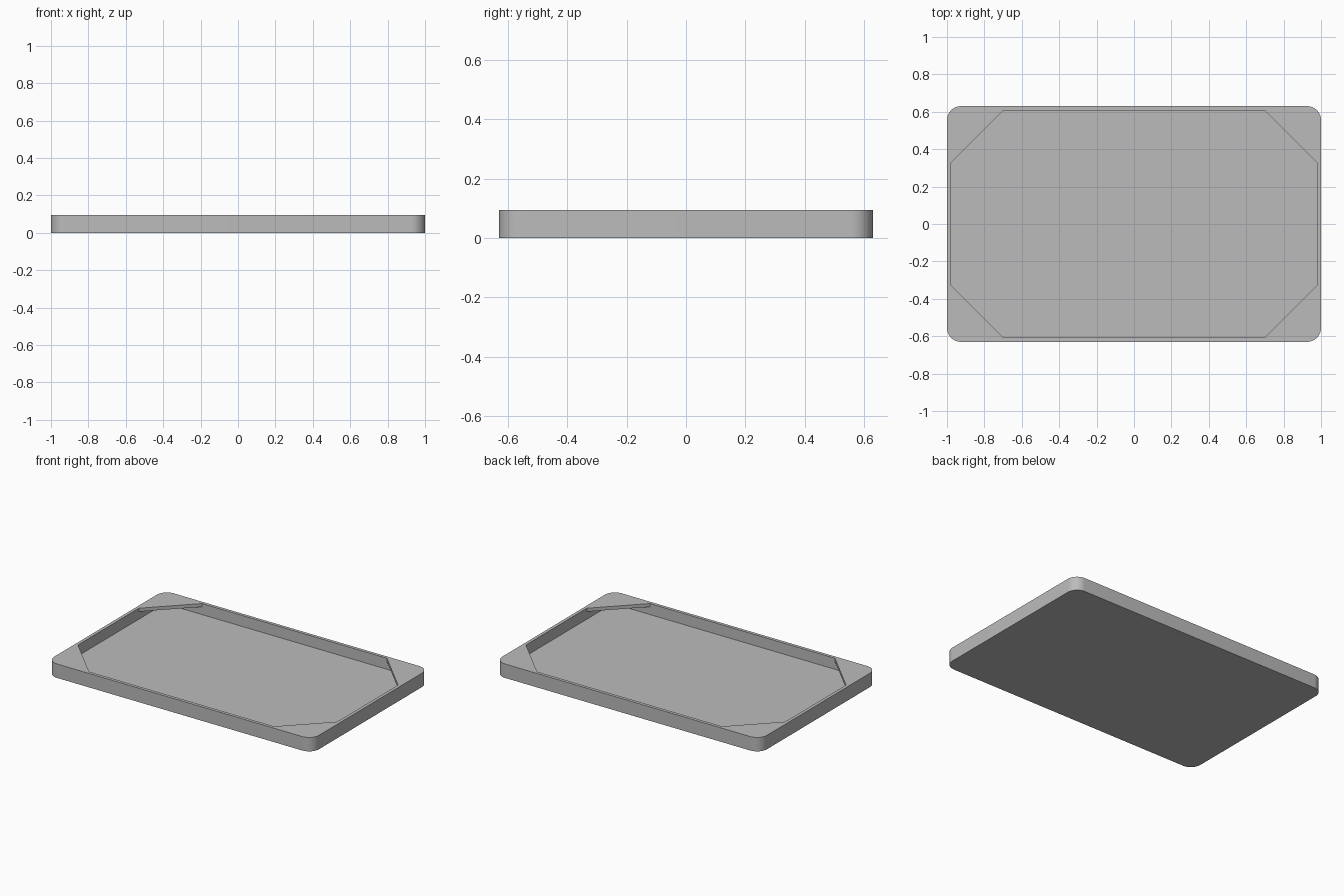
import bpy, bmesh, math

cube = bpy.data.objects.get("Cube")
if cube:
    bpy.data.objects.remove(cube, do_unlink=True)

HALF_X, HALF_Y, HEIGHT = 1.0, 0.63, 0.095
RADIUS, WALL, FLOOR = 0.075, 0.022, 0.02
GUSSET, GUSSET_THICK = 0.28, 0.023
STEPS = 12  # segments per corner

grey = bpy.data.materials.new("plain_grey")
grey.use_nodes = True
colour = (0.5, 0.5, 0.5, 1)
grey.diffuse_color = colour
grey.node_tree.nodes["Principled BSDF"].inputs["Base Color"].default_value = colour


def corner_loop(bm, inset, size, z, rounded):
    """Rectangle loop whose corners are either arcs or straight cuts."""
    hx, hy = HALF_X - inset - size, HALF_Y - inset - size
    loop = []
    for k, (sx, sy) in enumerate(((1, 1), (-1, 1), (-1, -1), (1, -1))):
        for i in range(STEPS + 1):
            t = i / STEPS
            if rounded:
                a, b = math.cos(t * math.pi / 2), math.sin(t * math.pi / 2)
            else:
                a, b = 1 - t, t
            if k % 2:
                a, b = b, a
            loop.append(bm.verts.new((sx * (hx + size * a), sy * (hy + size * b), z)))
    return loop


def bridge(bm, lower, upper, sides=True):
    n = len(lower)
    for i in range(n):
        j = (i + 1) % n
        if sides or j % (STEPS + 1):
            bm.faces.new((lower[i], lower[j], upper[j], upper[i]))


bm = bmesh.new()
under = HEIGHT - GUSSET_THICK
inner_radius = RADIUS - WALL

# Outer shell and rim
base = corner_loop(bm, 0, RADIUS, 0, True)
top = corner_loop(bm, 0, RADIUS, HEIGHT, True)
opening = corner_loop(bm, WALL, GUSSET, HEIGHT, False)
bm.faces.new(base[::-1])
bridge(bm, base, top)
bridge(bm, top, opening)

# Corner gussets with the recess running beneath them
lip = corner_loop(bm, WALL, GUSSET, under, False)
wall_top = corner_loop(bm, WALL, inner_radius, under, True)
bridge(bm, opening, lip)
bridge(bm, lip, wall_top, sides=False)

# Inner walls and floor
floor = corner_loop(bm, WALL, inner_radius, FLOOR, True)
bridge(bm, wall_top, floor)
bm.faces.new(floor)

mesh = bpy.data.meshes.new("tray")
bm.to_mesh(mesh)
bm.free()
mesh.materials.append(grey)
tray = bpy.data.objects.new("tray", mesh)
bpy.context.collection.objects.link(tray)
bpy.ops.object.select_all(action='DESELECT')
tray.select_set(True)
bpy.context.view_layer.objects.active = tray
bpy.ops.object.shade_smooth_by_angle(angle=math.radians(30))
